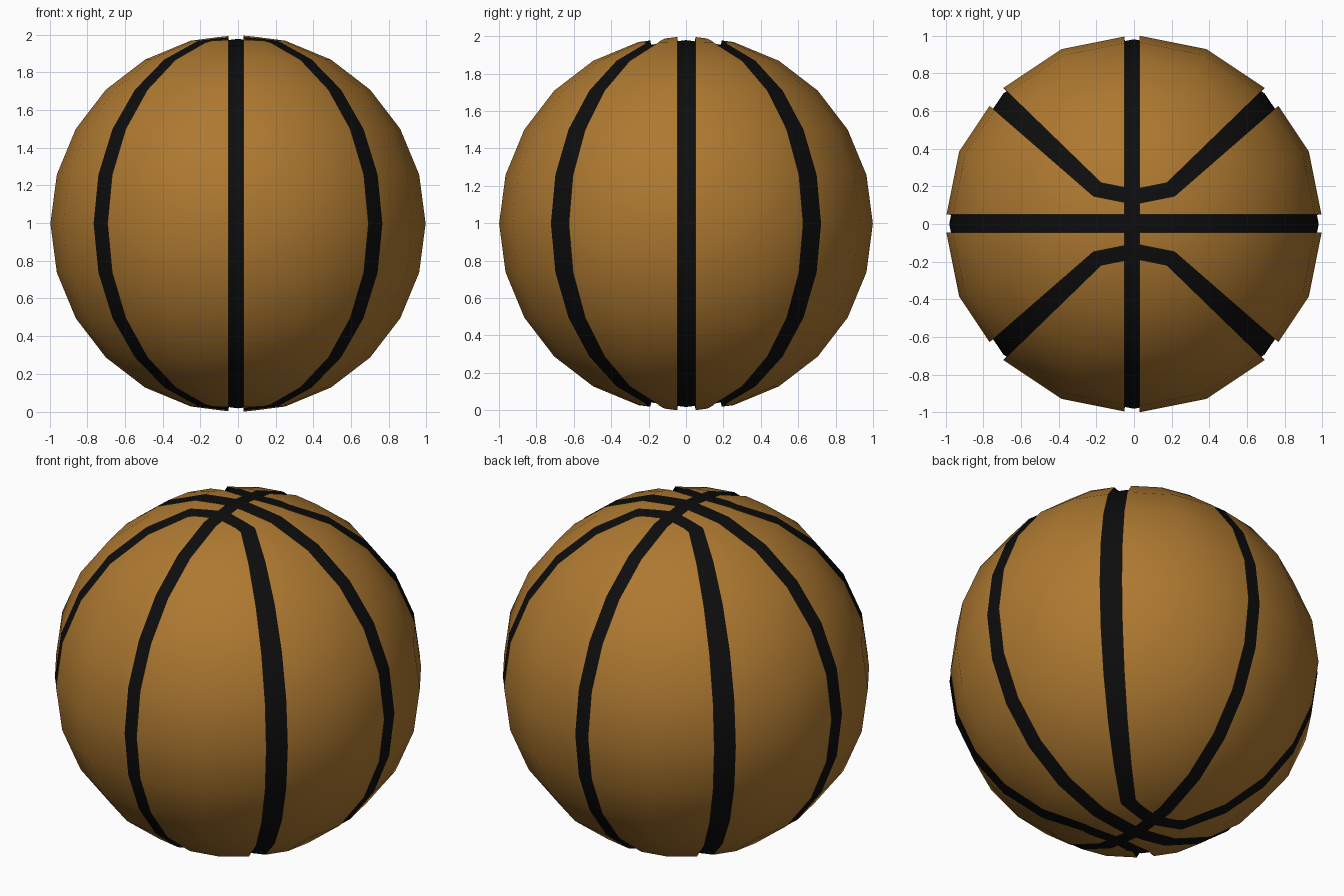
import bpy, bmesh
from mathutils import Vector

cube = bpy.data.objects.get("Cube")
if cube:
    bpy.data.objects.remove(cube, do_unlink=True)

RADIUS = 1.005
DEPTH = 0.976          # groove floor as a share of the radius
X_SEAM = (-0.05, 0.03)
Y_SEAM = (-0.045, 0.05)
# Plan lines y = a + b * x bounding the bent diagonal seam of one quadrant
INNER = ((0.105, 0.2), (-0.04, 0.87))
OUTER = ((0.185, 0.2), (0.05, 0.97))


def material(name, colour, roughness):
    mat = bpy.data.materials.new(name)
    mat.use_nodes = True
    mat.diffuse_color = colour
    bsdf = mat.node_tree.nodes["Principled BSDF"]
    bsdf.inputs["Base Color"].default_value = colour
    bsdf.inputs["Roughness"].default_value = roughness
    return mat


def cut(bm, faces, point, normal):
    geom = set(faces)
    for f in faces:
        geom.update(f.edges)
        geom.update(f.verts)
    bmesh.ops.bisect_plane(bm, geom=list(geom), dist=1e-5,
                           plane_co=point, plane_no=normal)


def in_seam(p):
    if X_SEAM[0] < p.x < X_SEAM[1] or Y_SEAM[0] < p.y < Y_SEAM[1]:
        return True
    x, y = abs(p.x), abs(p.y)
    low = max(a + b * x for a, b in INNER)
    high = max(a + b * x for a, b in OUTER)
    return low < y < high


# Low-poly ball
bm = bmesh.new()
bmesh.ops.create_uvsphere(bm, u_segments=16, v_segments=12, radius=RADIUS)

# Straight seam edges
for x in X_SEAM:
    cut(bm, bm.faces[:], (x, 0, 0), (1, 0, 0))
for y in Y_SEAM:
    cut(bm, bm.faces[:], (0, y, 0), (0, 1, 0))

# Bent diagonal seam edges, one quadrant at a time
for sx in (-1, 1):
    for sy in (-1, 1):
        for a, b in INNER + OUTER:
            quadrant = [f for f in bm.faces
                        if f.calc_center_median().x * sx > 0
                        and f.calc_center_median().y * sy > 0]
            cut(bm, quadrant, (0, sy * a, 0),
                Vector((-sx * b, sy, 0)).normalized())

# Sink the seams into the ball
seam = [f for f in bm.faces if in_seam(f.calc_center_median())]
result = bmesh.ops.extrude_face_region(bm, geom=seam)
floor = {v for v in result["geom"] if isinstance(v, bmesh.types.BMVert)}
bmesh.ops.delete(bm, geom=[f for f in seam if f.is_valid], context="FACES")
for v in floor:
    v.co *= DEPTH
for f in bm.faces:
    f.smooth = True
    f.material_index = int(any(v in floor for v in f.verts))
bmesh.ops.recalc_face_normals(bm, faces=bm.faces[:])

mesh = bpy.data.meshes.new("ball")
bm.to_mesh(mesh)
bm.free()
mesh.materials.append(material("orange leather", (0.42, 0.19, 0.03, 1), 0.6))
mesh.materials.append(material("black rubber", (0.004, 0.004, 0.004, 1), 0.7))

# Round shading across the panels
mesh.normals_split_custom_set_from_vertices([v.co.normalized() for v in mesh.vertices])

ball = bpy.data.objects.new("ball", mesh)
bpy.context.collection.objects.link(ball)
ball.location.z = -min(v.co.z for v in mesh.vertices)
